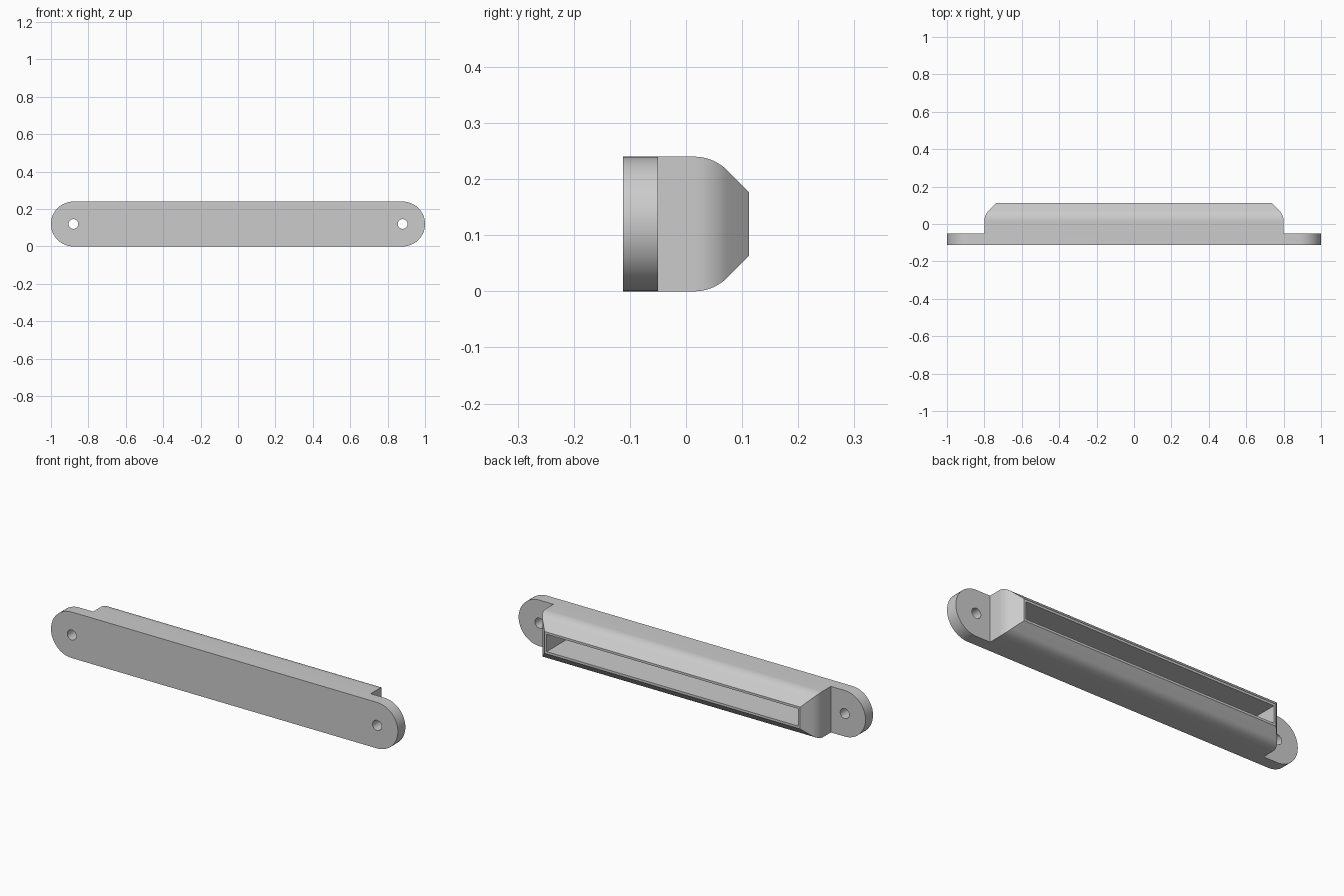
import bpy
import bmesh
from math import sin, cos, pi, radians

cube = bpy.data.objects.get("Cube")
if cube:
    bpy.data.objects.remove(cube, do_unlink=True)

HALF_H = 0.12            # half height and end radius
PLATE_X = 0.88           # screw hole and end arc centres
BODY_X = 0.80
FRONT, STEP, BACK = -0.112, -0.05, 0.112
RADIUS = 0.082           # shoulder rounding
WALL = 0.012
HOLE_R = 0.026

grey = bpy.data.materials.new("plain grey")
grey.use_nodes = True
grey.diffuse_color = (0.6, 0.6, 0.6, 1)
grey.node_tree.nodes["Principled BSDF"].inputs["Base Color"].default_value = (0.6, 0.6, 0.6, 1)


def finish(name, bm):
    bmesh.ops.recalc_face_normals(bm, faces=bm.faces)
    mesh = bpy.data.meshes.new(name)
    bm.to_mesh(mesh)
    bm.free()
    mesh.materials.append(grey)
    obj = bpy.data.objects.new(name, mesh)
    bpy.context.collection.objects.link(obj)
    bpy.ops.object.select_all(action='DESELECT')
    obj.select_set(True)
    bpy.context.view_layer.objects.active = obj
    bpy.ops.object.shade_smooth_by_angle(angle=radians(30))
    return obj


def arc(cx, r, start, sweep, n):
    return [(cx + r * cos(start + sweep * i / n), HALF_H + r * sin(start + sweep * i / n))
            for i in range(n + 1)]


# Mounting plate: rounded strip with a screw hole at each end
bm = bmesh.new()
outline = arc(PLATE_X, HALF_H, -pi / 2, pi, 32) + arc(-PLATE_X, HALF_H, pi / 2, pi, 32)
holes = [arc(s * PLATE_X, HOLE_R, 0, 2 * pi, 32)[:-1] for s in (-1, 1)]
edges = []
for loop in [outline] + holes:
    verts = [bm.verts.new((x, FRONT, z)) for x, z in loop]
    edges += [bm.edges.new((a, b)) for a, b in zip(verts, verts[1:] + verts[:1])]
bmesh.ops.triangle_fill(bm, edges=edges, use_beauty=True)
extruded = bmesh.ops.extrude_face_region(bm, geom=bm.faces[:])
bmesh.ops.translate(bm, vec=(0, STEP - FRONT, 0),
                    verts=[v for v in extruded["geom"] if isinstance(v, bmesh.types.BMVert)])
finish("mounting_plate", bm)

# Housing: rectangular rings given as (depth, inset), rounded shoulder then slope
tip = 0.063
start = BACK - (RADIUS * sin(pi / 4) + tip - RADIUS * (1 - cos(pi / 4)))
rings = [(STEP, 0)]
rings += [(start + RADIUS * sin(a), RADIUS * (1 - cos(a)))
          for a in (pi / 4 * i / 10 for i in range(11))]
rings += [(BACK, tip), (BACK, tip + WALL), (STEP, tip + WALL)]   # rim and straight slot

bm = bmesh.new()
previous = None
for y, inset in rings:
    hx, hz = BODY_X - inset, HALF_H - inset
    ring = [bm.verts.new((sx * hx, y, HALF_H + sz * hz))
            for sx, sz in ((-1, -1), (1, -1), (1, 1), (-1, 1))]
    if previous:
        for i in range(4):
            j = (i + 1) % 4
            bm.faces.new((previous[i], previous[j], ring[j], ring[i]))
    previous = ring
bm.faces.new(previous)      # slot bottom
finish("slotted_housing", bm)
